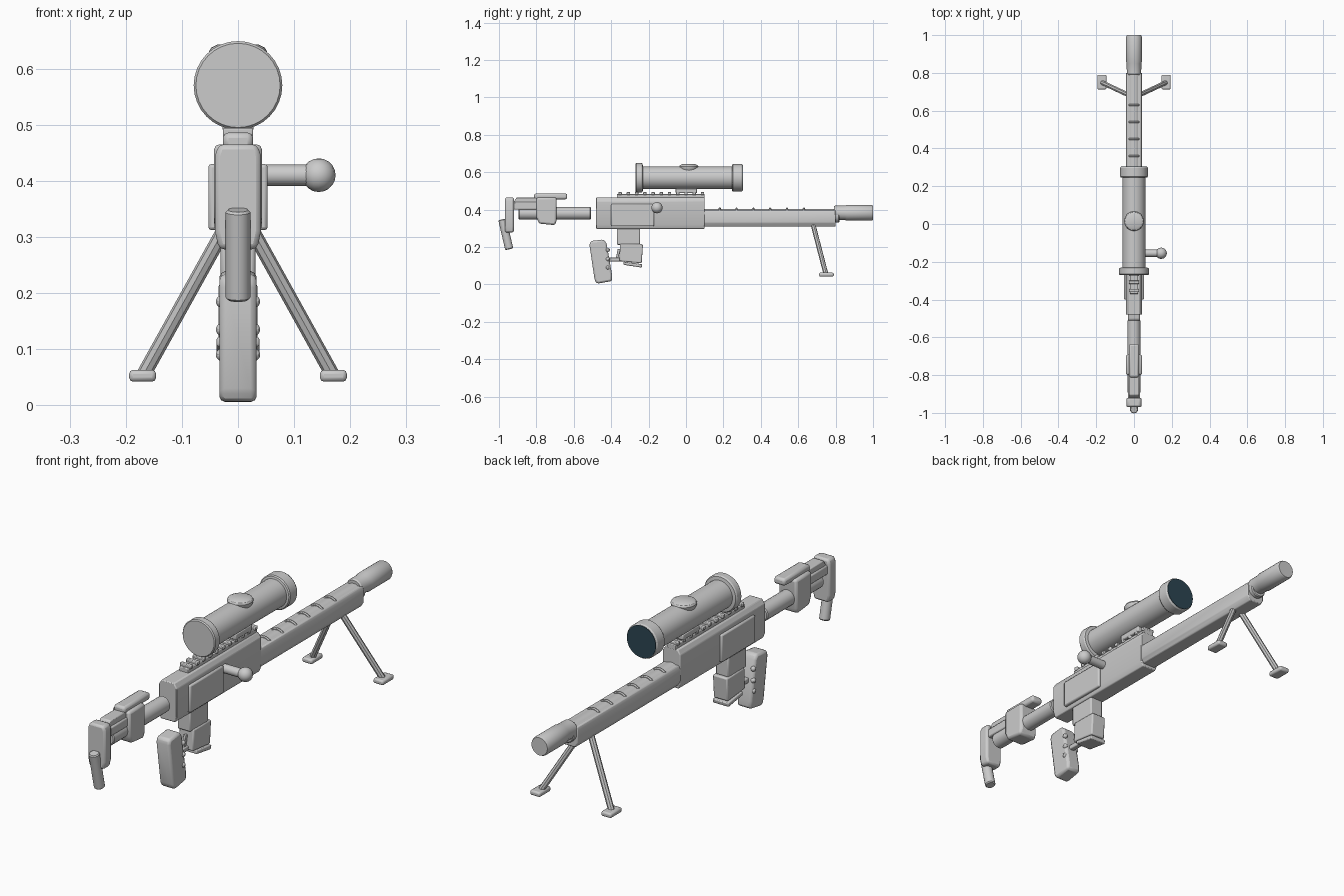
import bpy, bmesh, math
from mathutils import Vector

if "Cube" in bpy.data.objects:
    bpy.data.objects.remove(bpy.data.objects["Cube"])


def finish(bm, name, bevel=0.0, segs=2):
    bmesh.ops.recalc_face_normals(bm, faces=bm.faces)
    me = bpy.data.meshes.new(name)
    bm.to_mesh(me)
    bm.free()
    ob = bpy.data.objects.new(name, me)
    bpy.context.collection.objects.link(ob)
    if bevel:
        m = ob.modifiers.new("bevel", 'BEVEL')
        m.width, m.segments, m.limit_method = bevel, segs, 'ANGLE'
    bpy.ops.object.select_all(action='DESELECT')
    ob.select_set(True)
    bpy.context.view_layer.objects.active = ob
    bpy.ops.object.shade_smooth_by_angle(angle=math.radians(32))
    return ob


def slab(name, outline, half, bevel=0.006, x=0.0):
    """Side outline of (y, z) points extruded across x."""
    bm = bmesh.new()
    face = bm.faces.new([bm.verts.new((x - half, y, z)) for y, z in outline])
    ext = bmesh.ops.extrude_face_region(bm, geom=[face])
    vs = [g for g in ext['geom'] if isinstance(g, bmesh.types.BMVert)]
    bmesh.ops.translate(bm, verts=vs, vec=(2 * half, 0, 0))
    return finish(bm, name, bevel)


def box(name, half, y0, y1, z0, z1, bevel=0.006, x=0.0):
    return slab(name, [(y0, z0), (y1, z0), (y1, z1), (y0, z1)], half, bevel, x)


def prism(name, section, y0, y1, bevel=0.004):
    """Half cross-section of (x, z) points, mirrored and extruded along y."""
    bm = bmesh.new()
    pts = section + [(-x, z) for x, z in reversed(section)]
    face = bm.faces.new([bm.verts.new((x, y0, z)) for x, z in pts])
    ext = bmesh.ops.extrude_face_region(bm, geom=[face])
    vs = [g for g in ext['geom'] if isinstance(g, bmesh.types.BMVert)]
    bmesh.ops.translate(bm, verts=vs, vec=(0, y1 - y0, 0))
    return finish(bm, name, bevel)


def lathe(name, profile, origin, axis=(0, 1, 0), sides=24):
    """Profile of (radius, distance) revolved about an axis, with capped ends."""
    bm = bmesh.new()
    turn = Vector((0, 0, 1)).rotation_difference(Vector(axis))
    rings = []
    for r, t in profile:
        rings.append([bm.verts.new(Vector(origin) + turn @ Vector((
            r * math.cos(math.tau * i / sides), r * math.sin(math.tau * i / sides), t)))
            for i in range(sides)])
    for a, b in zip(rings, rings[1:]):
        for i in range(sides):
            j = (i + 1) % sides
            bm.faces.new((a[i], a[j], b[j], b[i]))
    bm.faces.new(rings[0])
    bm.faces.new(rings[-1])
    return finish(bm, name)


def rod(name, a, b, r, sides=16, e=0.004):
    d = Vector(b) - Vector(a)
    n = d.length
    return lathe(name, [(r - e, 0), (r, e), (r, n - e), (r - e, n)], a, d.normalized(), sides)


def ball(name, loc, r, u=16, v=10):
    bm = bmesh.new()
    bmesh.ops.create_uvsphere(bm, u_segments=u, v_segments=v, radius=r)
    bmesh.ops.translate(bm, verts=bm.verts, vec=loc)
    return finish(bm, name)


# Receiver with side panels and rivets
prism("receiver", [(0.034, 0.297), (0.043, 0.32), (0.043, 0.445), (0.030, 0.465)], -0.48, 0.10)
for s, side in ((1, "right"), (-1, "left")):
    box(f"{side}_panel", 0.009, -0.40, -0.17, 0.312, 0.43, 0.006, x=s * 0.044)

# Top rail with teeth
box("rail", 0.022, -0.37, 0.10, 0.46, 0.483, 0.003)
for i in range(11):
    y = -0.352 + 0.044 * i
    box(f"rail_tooth_{i}", 0.027, y - 0.009, y + 0.009, 0.478, 0.494, 0.003)

# Handguard, barrel, ribs and muzzle
prism("handguard", [(0.030, 0.31), (0.042, 0.33), (0.042, 0.385), (0.036, 0.398)], 0.09, 0.80)
rod("barrel", (0, 0.08, 0.367), (0, 0.82, 0.367), 0.037, 24)
for i in range(6):
    y = 0.18 + 0.09 * i
    rod(f"barrel_rib_{i}", (0, y - 0.006, 0.37), (0, y + 0.006, 0.37), 0.041, 24)
lathe("muzzle", [(0.034, 0.79), (0.038, 0.796), (0.039, 0.85), (0.042, 0.86),
                 (0.042, 0.992), (0.038, 1.0)], (0, 0, 0.383))

# Scope with lens, dial and mount
lathe("scope", [(0.075, -0.27), (0.079, -0.265), (0.079, -0.238), (0.075, -0.232), (0.061, -0.230),
                (0.061, 0.245), (0.070, 0.247), (0.074, 0.252), (0.074, 0.297), (0.070, 0.303)],
      (0, 0, 0.57), sides=32)
lens = lathe("scope_lens", [(0.069, 0.300), (0.069, 0.305)], (0, 0, 0.57), sides=32)
glass = bpy.data.materials.new("lens_glass")
glass.diffuse_color = (0.025, 0.06, 0.085, 1)
glass.use_nodes = True
glass.node_tree.nodes["Principled BSDF"].inputs["Base Color"].default_value = glass.diffuse_color
lens.data.materials.append(glass)
lathe("scope_dial", [(0.040, 0.60), (0.050, 0.618), (0.052, 0.630), (0.048, 0.637), (0.036, 0.643)],
      (0, 0.015, 0), (0, 0, 1))
box("scope_mount", 0.028, -0.055, 0.06, 0.488, 0.514, 0.005)

# Bolt handle
rod("bolt_handle", (0.03, -0.155, 0.41), (0.135, -0.155, 0.41), 0.019)
ball("bolt_knob", (0.144, -0.155, 0.41), 0.030)

# Stock
rod("stock_tube", (0, -0.895, 0.38), (0, -0.508, 0.38), 0.034, 20)
box("stock_arm", 0.032, -0.925, -0.77, 0.40, 0.44)
slab("stock_block", [(-0.785, 0.325), (-0.70, 0.317), (-0.692, 0.34), (-0.692, 0.465),
                     (-0.80, 0.465), (-0.80, 0.36)], 0.043, 0.01)
slab("stock_brace", [(-0.925, 0.435), (-0.79, 0.42), (-0.79, 0.465), (-0.905, 0.465)], 0.025, 0.004)
box("cheek_pad", 0.027, -0.812, -0.635, 0.455, 0.486, 0.01)
prism("butt_plate", [(0.034, 0.278), (0.041, 0.31), (0.041, 0.445), (0.034, 0.465)], -0.968, -0.92, 0.009)
rod("butt_hook", (0, -0.982, 0.348), (0, -0.945, 0.188), 0.022, 16)

# Pistol grip with side studs
slab("grip", [(-0.475, 0.004), (-0.395, 0.018), (-0.395, 0.05), (-0.425, 0.22), (-0.44, 0.24),
              (-0.51, 0.232), (-0.516, 0.21), (-0.488, 0.02)], 0.033, 0.012)
for s, side in ((1, "right"), (-1, "left")):
    for i, z in enumerate((0.09, 0.135, 0.185)):
        ball(f"{side}_grip_stud_{i}", (s * 0.029, -0.418, z), 0.011, 10, 8)

# Magazine, its floor plate and trigger guard
box("magazine_well", 0.031, -0.37, -0.245, 0.212, 0.31)
slab("magazine", [(-0.357, 0.125), (-0.237, 0.113), (-0.23, 0.215), (-0.352, 0.217)], 0.035)
slab("magazine_floor", [(-0.335, 0.105), (-0.237, 0.09), (-0.233, 0.108), (-0.335, 0.122)], 0.038, 0.004)
box("trigger_guard", 0.012, -0.415, -0.34, 0.122, 0.143, 0.004)
slab("trigger", [(-0.375, 0.14), (-0.362, 0.14), (-0.350, 0.19), (-0.365, 0.19)], 0.006, 0.002)

# Bipod legs and feet
for s, side in ((1, "right"), (-1, "left")):
    rod(f"{side}_bipod_leg", (s * 0.018, 0.678, 0.325), (s * 0.168, 0.748, 0.055), 0.013, 8, 0.002)
    box(f"{side}_bipod_foot", 0.024, 0.712, 0.79, 0.042, 0.063, 0.007, x=s * 0.17)
